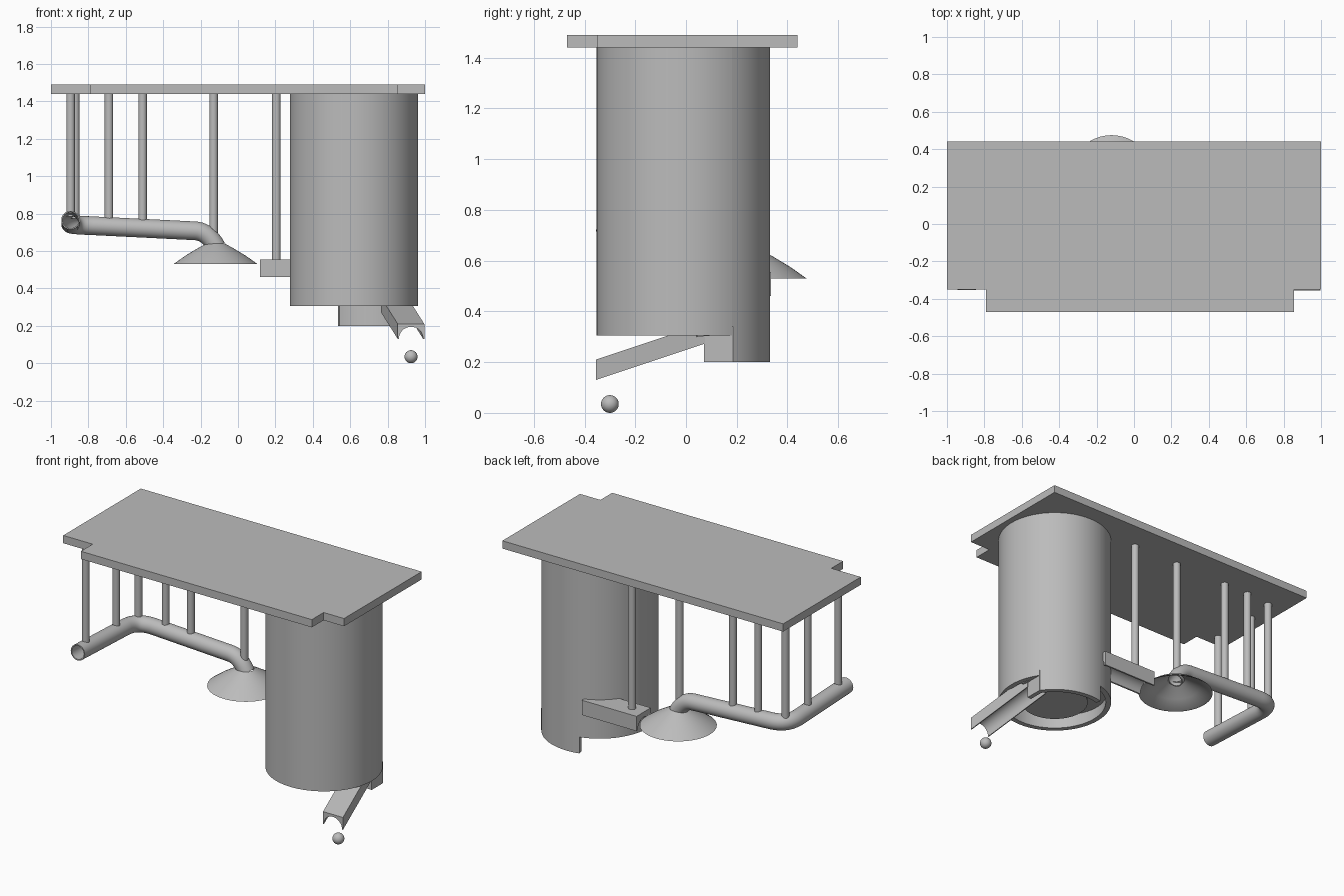
import bpy, bmesh, math
from mathutils import Vector

if "Cube" in bpy.data.objects:
    bpy.data.objects.remove(bpy.data.objects["Cube"])

grey = bpy.data.materials.new("grey")
grey.diffuse_color = (0.5, 0.5, 0.5, 1)
grey.use_nodes = True
grey.node_tree.nodes["Principled BSDF"].inputs["Base Color"].default_value = grey.diffuse_color
CX, CY = 0.62, -0.01          # drum axis


def finish(name, bm, smooth=True):
    bmesh.ops.recalc_face_normals(bm, faces=bm.faces)
    me = bpy.data.meshes.new(name)
    bm.to_mesh(me)
    bm.free()
    me.materials.append(grey)
    ob = bpy.data.objects.new(name, me)
    bpy.context.collection.objects.link(ob)
    if smooth:
        bpy.ops.object.select_all(action='DESELECT')
        ob.select_set(True)
        bpy.context.view_layer.objects.active = ob
        bpy.ops.object.shade_smooth_by_angle(angle=math.radians(35))
    return ob


def prism(name, profile, shift, smooth=False):
    """Extrude a closed 3D outline along a vector."""
    bm = bmesh.new()
    face = bm.faces.new([bm.verts.new(p) for p in profile])
    new = bmesh.ops.extrude_face_region(bm, geom=[face])["geom"]
    bmesh.ops.translate(bm, vec=shift, verts=[v for v in new if isinstance(v, bmesh.types.BMVert)])
    return finish(name, bm, smooth)


def rod(name, x, y, z0, z1, r, n=32):
    pts = [(x + r * math.cos(2 * math.pi * i / n), y + r * math.sin(2 * math.pi * i / n), z0)
           for i in range(n)]
    return prism(name, pts, Vector((0, 0, z1 - z0)), True)


def sector(name, r0, r1, a0, a1, z0, z1, rise=0, n=64):
    """Curved wall between two angles, optionally climbing as a helix."""
    bm = bmesh.new()
    rows = []
    for i in range(n + 1):
        t = i / n
        a = math.radians(a0 + (a1 - a0) * t)
        rows.append([bm.verts.new((CX + r * math.cos(a), CY + r * math.sin(a), z + rise * t))
                     for r, z in ((r0, z0), (r1, z0), (r1, z1), (r0, z1))])
    for p, q in zip(rows, rows[1:]):
        for k in range(4):
            bm.faces.new((p[k], p[(k + 1) % 4], q[(k + 1) % 4], q[k]))
    bm.faces.new(rows[0])
    bm.faces.new(rows[-1])
    return finish(name, bm)


def channel_profile(w, h, r, n=16):
    """Block section with an arch cut from below; origin at the bottom middle."""
    arch = [(-r * math.cos(math.pi * i / n), r * math.sin(math.pi * i / n)) for i in range(n + 1)]
    return arch + [(w / 2, 0), (w / 2, h), (-w / 2, h), (-w / 2, 0)]


def tube(name, path, r, wall, n=32):
    """Hollow pipe swept along a path."""
    bm = bmesh.new()
    pts = [Vector(p) for p in path]
    rows = []
    for i, p in enumerate(pts):
        d = (pts[min(i + 1, len(pts) - 1)] - pts[max(i - 1, 0)]).normalized()
        # a fixed diagonal reference avoids any twist along the bends
        u = d.cross(Vector((1, -1, 0.8))).normalized()
        v = d.cross(u)
        rows.append([[bm.verts.new(p + s * (u * math.cos(2 * math.pi * k / n) + v * math.sin(2 * math.pi * k / n)))
                      for k in range(n)] for s in (r, r - wall)])
    for k in range(n):
        j = (k + 1) % n
        for p, q in zip(rows, rows[1:]):
            for s in (0, 1):
                bm.faces.new((p[s][k], p[s][j], q[s][j], q[s][k]))
        for e in (rows[0], rows[-1]):
            bm.faces.new((e[0][k], e[0][j], e[1][j], e[1][k]))
    return finish(name, bm)


def bend(a, b, c, n=10):
    """Points of a smooth corner from a to c around b."""
    a, b, c = Vector(a), Vector(b), Vector(c)
    return [a * (1 - t) ** 2 + b * 2 * t * (1 - t) + c * t * t for t in (i / n for i in range(n + 1))]


# top board with a front tab
prism("top_board", [(x, y, 1.44) for x, y in (
    (-1, 0.44), (-1, -0.35), (-0.79, -0.35), (-0.79, -0.47),
    (0.855, -0.47), (0.855, -0.35), (1, -0.35), (1, 0.44))], Vector((0, 0, 0.05)))

# drum: wall with a lower skirt at the back, core and spiral track
sector("drum_wall", 0.31, 0.342, 104.5, 394, 0.305, 1.44, n=80)
sector("drum_skirt", 0.31, 0.342, 34, 104.5, 0.2, 1.44, n=20)
rod("drum_core", CX, CY, 0.305, 1.44, 0.2, 64)
sector("spiral_track", 0.2, 0.312, 10, 370, 0.3, 0.33, 0.16, 80)
prism("outlet_guide", [(x, y, 0.2) for x, y in ((0.903, 0.07), (0.903, 0.185), (0.875, 0.185), (0.875, 0.07))],
      Vector((0, 0, 0.14)))

# sloping outlet chute and straight inlet chute, arched underneath
chute = channel_profile(0.142, 0.08, 0.065)
prism("outlet_chute", [(0.925 + x, -0.355, 0.13 + z) for x, z in chute],
      Vector((-0.09, 0.43, 0.143)), True)
inlet = channel_profile(0.145, 0.095, 0.062)
prism("inlet_chute", [(0.118, 0.262 + y, 0.46 + z) for y, z in inlet], Vector((0.39, 0, 0)), True)

# bent pipe
path = [Vector((-0.895, -0.352, 0.765))]
path += bend((-0.895, 0.13, 0.745), (-0.895, 0.25, 0.74), (-0.775, 0.25, 0.735))
path += bend((-0.23, 0.25, 0.708), (-0.16, 0.25, 0.705), (-0.115, 0.25, 0.62))
tube("pipe", path, 0.05, 0.007)

# flared bell under the pipe
bm = bmesh.new()
prof = [(0.05, 0.64), (0.1, 0.612), (0.16, 0.576), (0.225, 0.53), (0.215, 0.53), (0.15, 0.574),
        (0.095, 0.605), (0.043, 0.634)]
ring = [bm.verts.new((-0.12 + r, 0.25, z)) for r, z in prof]
edges = [bm.edges.new((ring[i], ring[(i + 1) % len(ring)])) for i in range(len(ring))]
bmesh.ops.spin(bm, geom=ring + edges, cent=(-0.12, 0.25, 0), axis=(0, 0, 1),
               angle=2 * math.pi, steps=48)
bmesh.ops.remove_doubles(bm, verts=bm.verts, dist=1e-4)
finish("bell", bm)

# hanging rods
for i, (x, y, z) in enumerate(((-0.895, -0.27, 0.80), (-0.895, 0.04, 0.785), (-0.87, 0.23, 0.775),
                               (-0.69, 0.25, 0.765), (-0.51, 0.25, 0.755), (-0.13, 0.25, 0.68),
                               (0.205, 0.255, 0.55))):
    rod("hanging_rod_%d" % (i + 1), x, y, z, 1.445, 0.023)

# ball dropping from the chute
bm = bmesh.new()
bmesh.ops.create_uvsphere(bm, u_segments=32, v_segments=16, radius=0.035)
bmesh.ops.translate(bm, vec=(0.925, -0.3, 0.035), verts=bm.verts)
finish("ball", bm)
